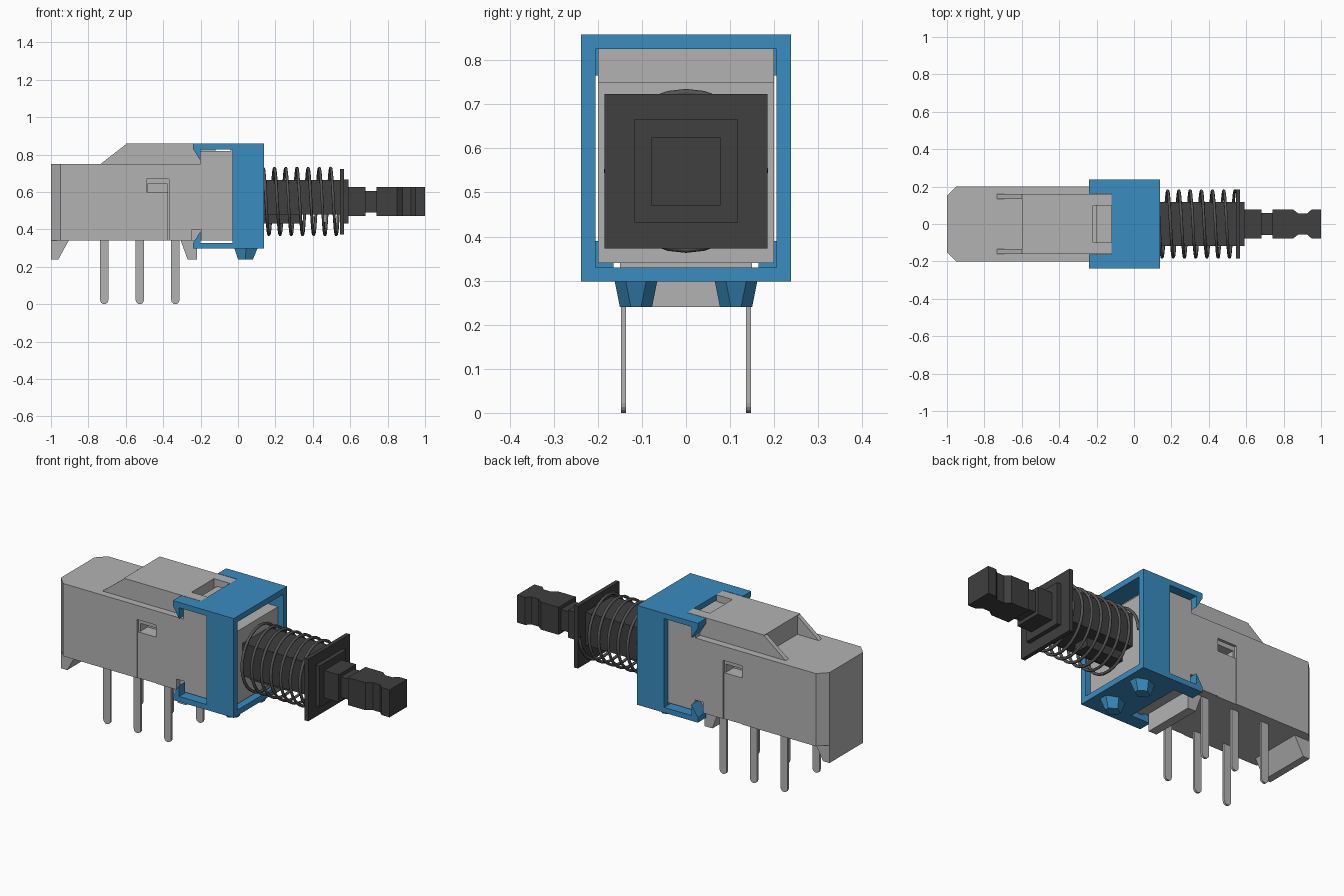
import bpy, bmesh, math
from mathutils import Vector

cube = bpy.data.objects.get("Cube")
if cube:
    bpy.data.objects.remove(cube, do_unlink=True)


def material(name, rgb):
    m = bpy.data.materials.new(name)
    m.use_nodes = True
    m.diffuse_color = (*rgb, 1)
    m.node_tree.nodes["Principled BSDF"].inputs["Base Color"].default_value = (*rgb, 1)
    return m


GREY = material("light grey plastic", (0.45, 0.45, 0.45))
BLUE = material("blue plastic", (0.042, 0.262, 0.53))
DARK = material("dark plastic", (0.05, 0.05, 0.05))
STEEL = material("spring steel", (0.09, 0.09, 0.09))


def finish(name, bm, mat):
    bmesh.ops.recalc_face_normals(bm, faces=bm.faces[:])
    me = bpy.data.meshes.new(name)
    bm.to_mesh(me)
    bm.free()
    me.materials.append(mat)
    ob = bpy.data.objects.new(name, me)
    bpy.context.collection.objects.link(ob)
    return ob


def prism(name, pts, lo, hi, mat, axis="y"):
    """Extrude a profile along y (points are x, z) or along z (points are x, y)."""
    bm = bmesh.new()
    place = (lambda a, b: (a, lo, b)) if axis == "y" else (lambda a, b: (a, b, lo))
    face = bm.faces.new([bm.verts.new(place(*p)) for p in pts])
    geo = bmesh.ops.extrude_face_region(bm, geom=[face])["geom"]
    step = Vector((0, hi - lo, 0)) if axis == "y" else Vector((0, 0, hi - lo))
    bmesh.ops.translate(bm, verts=[g for g in geo if isinstance(g, bmesh.types.BMVert)], vec=step)
    return finish(name, bm, mat)


def box(name, x, y, z, mat):
    return prism(name, [(x[0], z[0]), (x[1], z[0]), (x[1], z[1]), (x[0], z[1])], y[0], y[1], mat)


def cut(ob, x, y, z):
    tool = box("cutter", x, y, z, ob.data.materials[0])
    tool.hide_render = True
    mod = ob.modifiers.new("cut", "BOOLEAN")
    mod.operation, mod.solver, mod.object = "DIFFERENCE", "EXACT", tool
    bpy.context.view_layer.objects.active = ob
    bpy.ops.object.modifier_apply(modifier=mod.name)
    bpy.data.objects.remove(tool, do_unlink=True)


# Housing with chamfered rear corners
outline = [(-1, -0.15), (-0.95, -0.2), (0.11, -0.2), (0.11, 0.2), (-0.95, 0.2), (-1, 0.15)]
housing = prism("housing", outline, 0.34, 0.75, GREY, "z")
box("housing_front_top", (-0.2, -0.03), (-0.2, 0.2), (0.745, 0.82), GREY)
box("housing_inner_top", (-0.04, 0.03), (-0.2, 0.2), (0.745, 0.826), GREY)

# Recessed latch channel and slot on each side, hook pockets below
for s in (-1, 1):
    def side(a, b):
        return tuple(sorted((s * a, s * b)))
    cut(housing, (-0.49, -0.37), side(0.185, 0.25), (0.3, 0.67))
    cut(housing, (-0.48, -0.38), side(0.12, 0.25), (0.6, 0.645))
    cut(housing, (-0.245, -0.195), side(0.165, 0.25), (0.3, 0.4))
    # latch strip standing in the channel
    box("latch_strip", (-0.49, -0.375), side(0.17, 0.196), (0.34, 0.6), GREY)

# Raised top with a pocket, and sloped ribs behind it
raised = box("raised_top", (-0.6, -0.12), (-0.16, 0.16), (0.74, 0.858), GREY)
cut(raised, (-0.22, -0.1), (-0.1, 0.1), (0.78, 0.9))
for s in (-1, 1):
    lo, hi = sorted((s * 0.135, s * 0.16))
    prism("slope_rib", [(-0.74, 0.745), (-0.595, 0.745), (-0.595, 0.858)], lo, hi, GREY)

# Standing feet under the housing
prism("rear_foot", [(-1, 0.35), (-1, 0.24), (-0.96, 0.24), (-0.905, 0.34), (-0.905, 0.35)],
      -0.15, 0.15, GREY)
prism("middle_foot", [(-0.31, 0.35), (-0.27, 0.24), (-0.22, 0.24), (-0.22, 0.35)],
      -0.15, 0.15, GREY)

# Contact pins with rounded ends
for i, x in enumerate((-0.715, -0.525, -0.335)):
    for s in (-1, 1):
        r = 0.022
        pts = [(x + r * math.cos(a), r + r * math.sin(a))
               for a in [math.pi * (1 + k / 8) for k in range(9)]]
        pts += [(x + r, 0.36), (x - r, 0.36)]
        prism("pin", pts, s * 0.142 - 0.006, s * 0.142 + 0.006, GREY)

# Blue clamp frame
frame = box("clamp_frame", (-0.03, 0.14), (-0.238, 0.238), (0.298, 0.858), BLUE)
cut(frame, (-0.1, 0.2), (-0.205, 0.205), (0.33, 0.826))

# Clamp arms and their hooks, above and below
plate = [(-0.03, -0.238), (-0.03, 0.238), (-0.24, 0.238), (-0.24, 0.163),
         (-0.12, 0.163), (-0.12, -0.163), (-0.24, -0.163), (-0.24, -0.238)]
prism("upper_arms", plate, 0.828, 0.858, BLUE, "z")
prism("lower_arms", plate, 0.298, 0.328, BLUE, "z")
for s in (-1, 1):
    lo, hi = sorted((s * 0.165, s * 0.238))
    prism("upper_hook", [(-0.24, 0.83), (-0.2, 0.83), (-0.2, 0.765)], lo, hi, BLUE)
    prism("lower_hook", [(-0.24, 0.326), (-0.2, 0.326), (-0.2, 0.39)], lo, hi, BLUE)

# Tapered studs under the frame
for s in (-1, 1):
    bm = bmesh.new()
    rings = []
    for z, x0, x1 in ((0.30, -0.02, 0.105), (0.24, 0.0, 0.08)):
        xm = (x0 + x1) / 2
        inset = 0.0 if z > 0.27 else 0.012
        y0, y1 = 0.065 + inset, 0.162 - inset
        rings.append([bm.verts.new((x, s * y, z)) for x, y in
                      ((x0, y0 + 0.025), (x0, y1 - 0.025), (xm, y1), (x1, y1 - 0.025),
                       (x1, y0 + 0.025), (xm, y0))])
    for r in rings:
        bm.faces.new(r)
    for k in range(6):
        n = (k + 1) % 6
        bm.faces.new((rings[0][k], rings[0][n], rings[1][n], rings[1][k]))
    finish("frame_stud", bm, BLUE)

# Plunger: core, flange, collar and notched tip
box("plunger_core", (0.08, 0.56), (-0.118, 0.118), (0.48, 0.665), DARK)
box("plunger_lower_core", (0.08, 0.34), (-0.045, 0.045), (0.43, 0.49), DARK)
box("plunger_flange", (0.545, 0.568), (-0.185, 0.185), (0.373, 0.723), DARK)
box("plunger_collar", (0.56, 0.592), (-0.118, 0.118), (0.432, 0.666), DARK)
box("tip_base", (0.585, 0.682), (-0.078, 0.078), (0.47, 0.625), DARK)
box("tip_waist", (0.675, 0.75), (-0.058, 0.058), (0.49, 0.606), DARK)
half = [(0.74, 0.078), (0.85, 0.078), (0.88, 0.055), (0.925, 0.055), (0.95, 0.078), (1.0, 0.078)]
prism("tip_end", half + [(x, -y) for x, y in reversed(half)], 0.47, 0.625, DARK, "z")

# Coil spring around the plunger
curve = bpy.data.curves.new("spring", "CURVE")
curve.dimensions = "3D"
curve.bevel_depth = 0.008
curve.bevel_resolution = 1
turns, steps = 7, 28
spline = curve.splines.new("POLY")
spline.points.add(turns * steps)
for k, p in enumerate(spline.points):
    a = 2 * math.pi * k / steps
    x = 0.12 + 0.42 * k / (turns * steps)
    p.co = (x, 0.178 * math.cos(a), 0.549 + 0.178 * math.sin(a), 1)
curve.materials.append(STEEL)
spring = bpy.data.objects.new("spring", curve)
bpy.context.collection.objects.link(spring)
